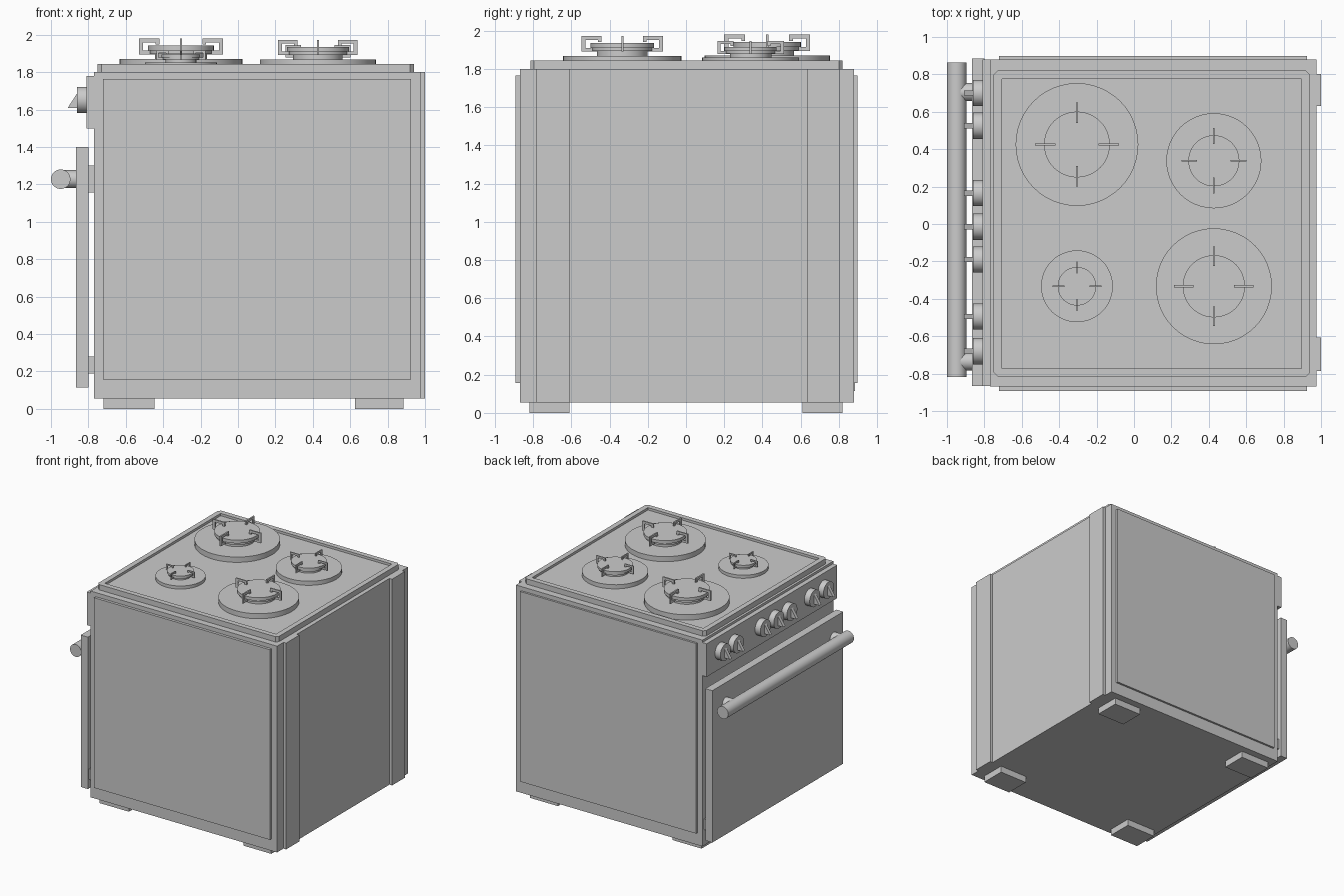
import bpy, bmesh, math
from mathutils import Matrix, Vector

if "Cube" in bpy.data.objects:
    bpy.data.objects.remove(bpy.data.objects["Cube"])

GREY = bpy.data.materials.new("light grey metal")
GREY.diffuse_color = (0.6, 0.6, 0.6, 1)
GREY.use_nodes = True
GREY.node_tree.nodes["Principled BSDF"].inputs["Base Color"].default_value = GREY.diffuse_color


def finish(bm, name, smooth=False):
    bmesh.ops.recalc_face_normals(bm, faces=bm.faces)
    me = bpy.data.meshes.new(name)
    bm.to_mesh(me)
    bm.free()
    ob = bpy.data.objects.new(name, me)
    bpy.context.collection.objects.link(ob)
    me.materials.append(GREY)
    if smooth:
        bpy.ops.object.select_all(action='DESELECT')
        ob.select_set(True)
        bpy.context.view_layer.objects.active = ob
        bpy.ops.object.shade_smooth_by_angle(angle=math.radians(30))
    return ob


def add_box(bm, x, y, z):
    m = Matrix.Translation(((x[0] + x[1]) / 2, (y[0] + y[1]) / 2, (z[0] + z[1]) / 2))
    m = m @ Matrix.Diagonal((x[1] - x[0], y[1] - y[0], z[1] - z[0], 1))
    return bmesh.ops.create_cube(bm, size=1, matrix=m)["verts"]


def box(name, x, y, z):
    bm = bmesh.new()
    add_box(bm, x, y, z)
    return finish(bm, name)


def cylinder(name, p0, p1, r, segs=40):
    p0, p1 = Vector(p0), Vector(p1)
    d = p1 - p0
    m = Matrix.Translation((p0 + p1) / 2) @ d.to_track_quat('Z', 'Y').to_matrix().to_4x4()
    bm = bmesh.new()
    bmesh.ops.create_cone(bm, cap_ends=True, segments=segs, radius1=r, radius2=r,
                          depth=d.length, matrix=m)
    return finish(bm, name, True)


def prism(bm, pts, half, mat):
    """Extrude an (x, z) outline by +-half along y, then transform it."""
    a = [bm.verts.new(mat @ Vector((x, -half, z))) for x, z in pts]
    b = [bm.verts.new(mat @ Vector((x, half, z))) for x, z in pts]
    bm.faces.new(a)
    bm.faces.new(b[::-1])
    for i in range(len(pts)):
        j = (i + 1) % len(pts)
        bm.faces.new((a[i], b[i], b[j], a[j]))


# Cabinet, side panels, rear rails, feet
box("cabinet", (-0.77, 0.975), (-0.87, 0.88), (0.055, 1.80))
for label, y in (("right", (-0.893, -0.86)), ("left", (0.87, 0.897))):
    box(label + "_side_panel", (-0.722, 0.925), y, (0.157, 1.765))
for label, y in (("right", (-0.785, -0.607)), ("left", (0.632, 0.803))):
    box(label + "_rear_rail", (0.96, 1.0), y, (0.055, 1.80))
for xl, x in (("front", (-0.72, -0.447)), ("rear", (0.625, 0.885))):
    for yl, y in (("right", (-0.82, -0.61)), ("left", (0.61, 0.82))):
        box(f"{xl}_{yl}_foot", x, y, (0, 0.06))

# Hob plate with recessed tray
FLOOR = 1.825
bm = bmesh.new()
add_box(bm, (-0.75, 0.94), (-0.815, 0.82), (1.795, 1.845))
corners = [e for e in bm.edges if abs(e.verts[0].co.z - e.verts[1].co.z) > 0.01]
bmesh.ops.bevel(bm, geom=corners, offset=0.02, segments=1, affect='EDGES')
bm.normal_update()
top = max(bm.faces, key=lambda f: f.normal.z)
bmesh.ops.inset_region(bm, faces=[top], thickness=0.047)
down = bmesh.ops.extrude_face_region(bm, geom=[top])["geom"]
bmesh.ops.translate(bm, vec=(0, 0, FLOOR - 1.845),
                    verts=[v for v in down if isinstance(v, bmesh.types.BMVert)])
if top.is_valid:
    bmesh.ops.delete(bm, geom=[top], context='FACES_ONLY')
finish(bm, "hob_plate")

# Burners: spun profile plus four hooked pan supports, scaled by size
PROFILE = [(0, 0), (.328, 0), (.328, .045), (.14, .045), (.14, .072), (.165, .072),
           (.165, .09), (.176, .09), (.176, .117), (0, .117)]
HOOK = [(.12, .07), (.225, .07), (.225, .155), (.115, .155), (.115, .122), (.135, .122),
        (.135, .135), (.203, .135), (.203, .09), (.12, .09)]


def burner(name, x, y, s):
    base = Matrix.Translation((x, y, FLOOR)) @ Matrix.Scale(s, 4)
    bm = bmesh.new()
    vs = [bm.verts.new((r, 0, z)) for r, z in PROFILE]
    es = [bm.edges.new(p) for p in zip(vs, vs[1:])]
    bmesh.ops.spin(bm, geom=vs + es, cent=(0, 0, 0), axis=(0, 0, 1),
                   angle=math.tau, steps=48, use_duplicate=False)
    bmesh.ops.remove_doubles(bm, verts=bm.verts, dist=1e-4)
    bm.transform(base)
    finish(bm, name + "_burner", True)
    bm = bmesh.new()
    for k in range(4):
        prism(bm, HOOK, 0.006, base @ Matrix.Rotation(k * math.pi / 2, 4, 'Z'))
    finish(bm, name + "_pan_supports")


burner("front_left", -0.305, 0.425, 1.0)
burner("rear_left", 0.427, 0.338, 0.775)
burner("front_right", -0.305, -0.333, 0.585)
burner("rear_right", 0.427, -0.333, 0.945)

# Control panel and knobs with wedge grips
box("control_panel", (-0.81, -0.765), (-0.865, 0.88), (1.50, 1.78))
WEDGE = [(-0.855, 1.695), (-0.91, 1.61), (-0.855, 1.61)]
for i, y in enumerate((0.70, 0.525, 0.165, -0.015, -0.19, -0.495, -0.68)):
    cylinder(f"knob_{i + 1}", (-0.80, y, 1.652), (-0.86, y, 1.652), 0.07)
    bm = bmesh.new()
    prism(bm, WEDGE, 0.014, Matrix.Translation((0, y, 0)))
    finish(bm, f"knob_grip_{i + 1}")

# Oven door, spacers, handle
box("oven_door", (-0.866, -0.80), (-0.865, 0.885), (0.115, 1.40))
for label, yh, ys in (("right", -0.80, -0.735), ("left", 0.81, 0.705)):
    box(label + "_hinge", (-0.81, -0.76), (yh - 0.05, yh + 0.05), (0.19, 0.28))
    box(label + "_latch", (-0.81, -0.76), (ys - 0.06, ys + 0.06), (1.157, 1.30))
    cylinder(label + "_handle_post", (-0.86, ys, 1.228), (-0.945, ys, 1.228), 0.048)
cylinder("handle_bar", (-0.948, -0.817, 1.228), (-0.948, 0.863, 1.228), 0.052)
